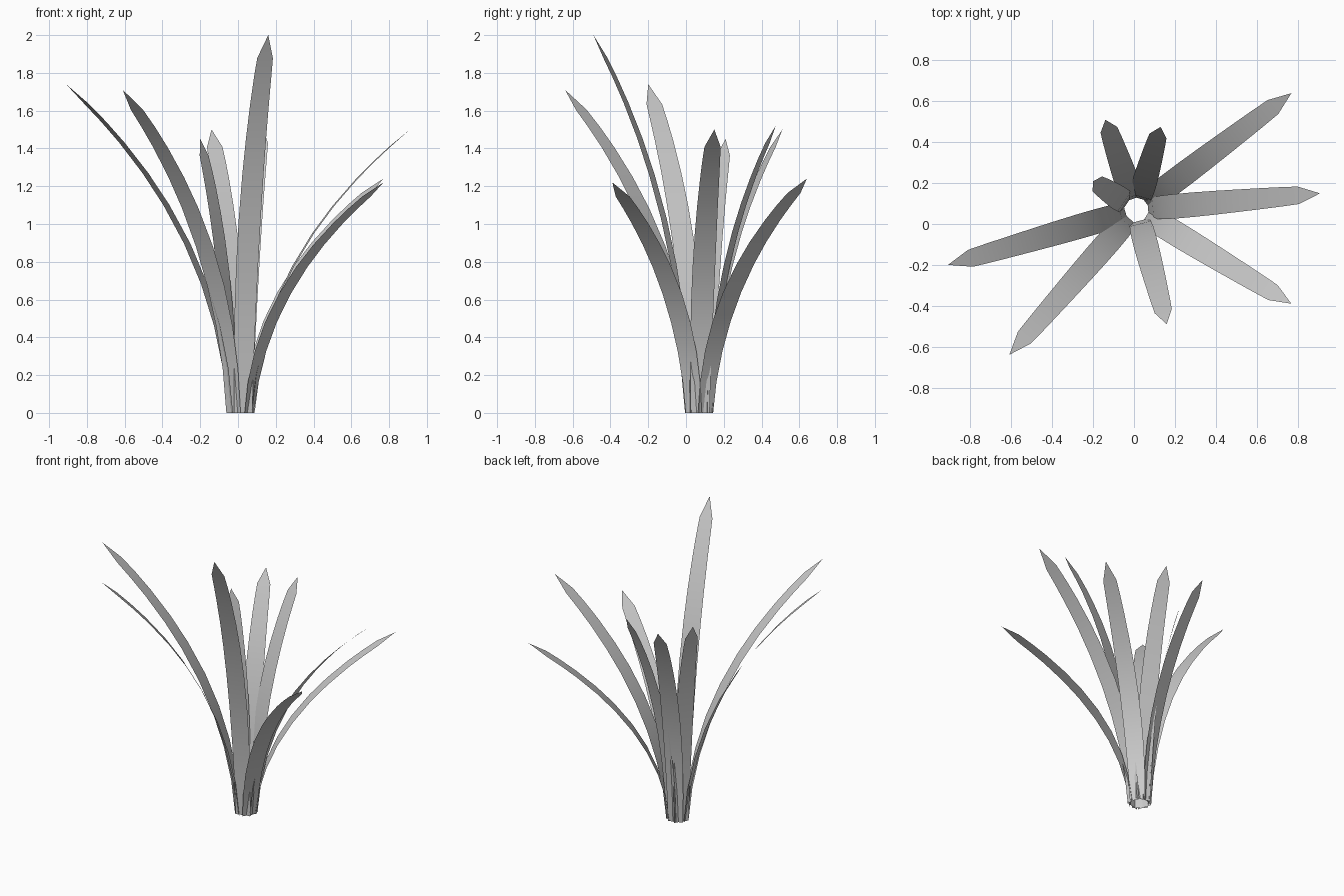
import bpy, math
from mathutils import Vector

if "Cube" in bpy.data.objects:
    bpy.data.objects.remove(bpy.data.objects["Cube"])

CENTRE = Vector((0.013, 0.07, 0))   # middle of the clump
RING = 0.056                        # distance of leaf roots from the middle

# tip position of every leaf
TIPS = [(0.77, 0.64, 1.24), (0.91, 0.15, 1.50), (0.77, -0.39, 1.22),
        (0.16, -0.49, 2.00), (-0.61, -0.64, 1.71), (-0.91, -0.20, 1.74),
        (-0.20, 0.21, 1.45), (-0.14, 0.51, 1.50), (0.13, 0.475, 1.52)]

# (position along leaf, full width)
PROFILE = [(0, 0.10), (0.12, 0.108), (0.24, 0.116), (0.36, 0.12), (0.48, 0.12),
           (0.6, 0.116), (0.7, 0.11), (0.8, 0.102), (0.87, 0.095), (0.93, 0.086)]


def leaf(name, tip):
    """Flat strip bending outward along a quadratic curve, ending in a point."""
    tip = Vector(tip)
    out = Vector((tip.x - CENTRE.x, tip.y - CENTRE.y, 0))
    reach = out.length
    out.normalize()
    side = Vector((-out.y, out.x, 0))
    root = CENTRE + out * RING
    bend = root + out * (0.06 * reach) + Vector((0, 0, 0.57 * tip.z))

    def at(t):
        return root * (1 - t) ** 2 + bend * (2 * t * (1 - t)) + tip * t * t

    verts, faces = [], []
    for t, w in PROFILE:
        verts += [at(t) - side * w / 2, at(t) + side * w / 2]
    for i in range(len(PROFILE) - 1):
        a = 2 * i
        faces.append((a, a + 1, a + 3, a + 2))
    n = len(verts)
    verts.append(tip)
    faces.append((n - 2, n - 1, n))
    mesh = bpy.data.meshes.new(name)
    mesh.from_pydata(verts, [], faces)
    mesh.polygons.foreach_set("use_smooth", [True] * len(faces))
    mesh.update()
    bpy.context.collection.objects.link(bpy.data.objects.new(name, mesh))


# ring of leaves
for i, tip in enumerate(TIPS):
    leaf(f"leaf_{i + 1}", tip)
